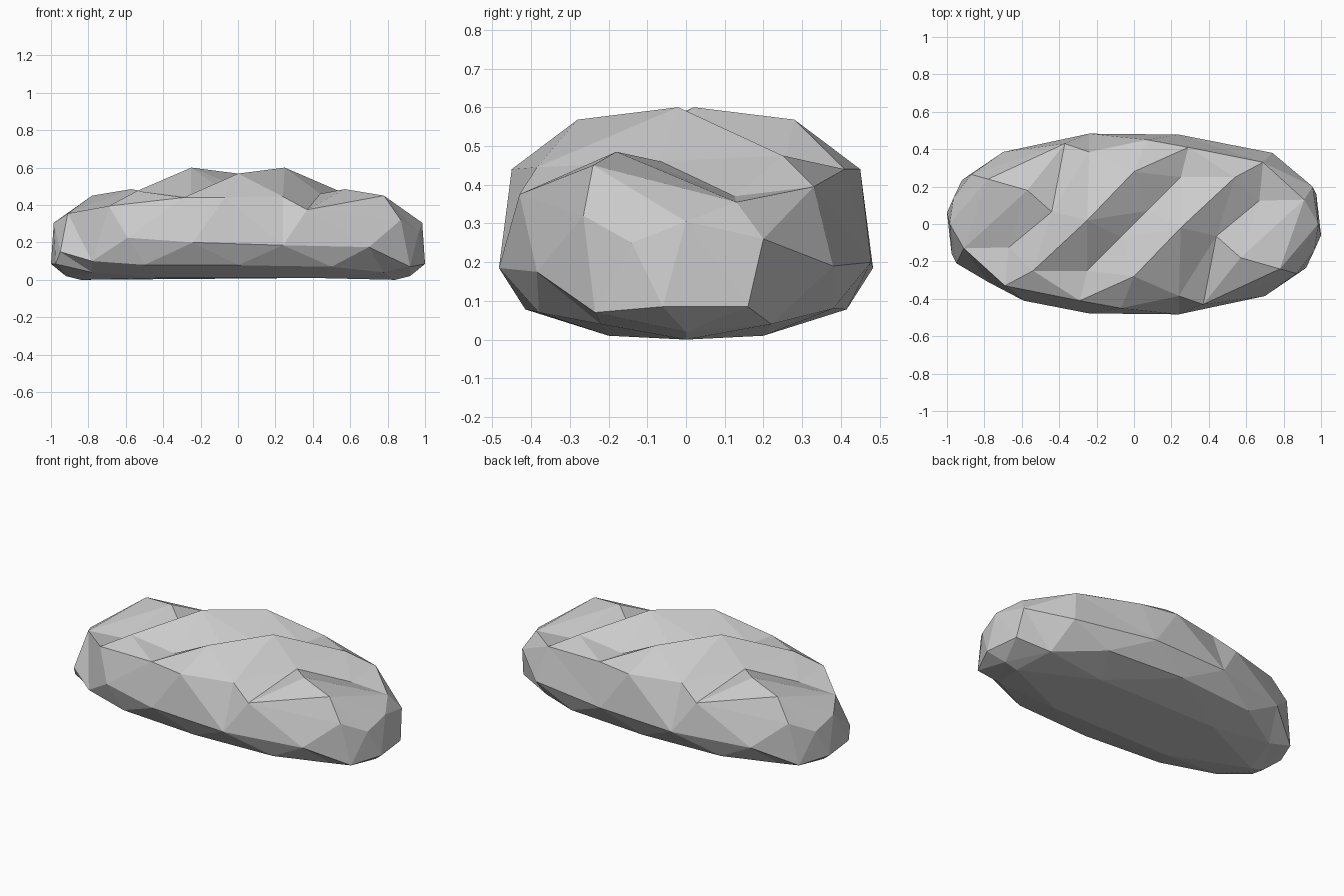
import bpy
import bmesh
from mathutils import Vector, geometry

cube = bpy.data.objects.get("Cube")
if cube:
    bpy.data.objects.remove(cube, do_unlink=True)


def turned(points):
    """The same points after a half turn about z."""
    return [(-x, -y, z) for x, y, z in points]


def full(half):
    return half + turned(half)


def both(chain):
    return [chain, turned(chain)]


# Level outlines from the crust edge down to the base, each starting at the right end
crown = full([(.985, 0, .305), (.91, .13, .355), (.69, .33, .395), (.29, .41, .44),
              (.07, .45, .44), (-.24, .385, .445), (-.37, .43, .375),
              (-.87, .265, .32), (-.965, .14, .25)])
half_rim = [(1, -.06, .085), (.975, .16, .085), (.955, .2, .26), (.74, .38, .19),
            (.24, .478, .2), (-.24, .483, .185), (-.7, .385, .175), (-.92, .235, .07)]
pinched_end = [(-.95, -.21, .15), (-.78, -.31, .1), (-.59, -.41, .225)]
rim = half_rim + turned(half_rim[:2]) + pinched_end + turned(half_rim[4:])
low_ring = full([(.92, 0, .02), (.78, .22, .04), (.5, .38, .08), (0, .415, .078),
                 (-.5, .38, .07), (-.78, .22, .04)])
base = full([(.84, 0, 0), (.4, .2, .01), (-.4, .2, .01)])

# Creases on top: ridges, slash floors and the crests of the end pieces
ridge = [(-.07, -.45, .44), (0, -.28, .568), (.25, -.02, .6), (.54, .25, .475), (.69, .33, .395)]
side_slash = [(.24, -.385, .445), (.44, -.065, .46), (.67, .125, .37), (.69, .33, .395)]
half_slash = [(-.29, -.41, .44), (-.25, -.25, .44), (-.07, -.07, .47)]
middle_slash = half_slash + turned(half_slash)[::-1]
slash_end = [(-.29, -.41, .44), (0, -.28, .568)]
crest = [(.78, -.24, .45), (.57, -.18, .485), (.91, .13, .355)]


def add_top(bm, outline, creases):
    """Triangulate the crust inside its outline, keeping the creases."""
    points, edges = [], []
    for chain in [outline + outline[:1]] + creases:
        points += [p for p in chain if p not in points]
        ids = [points.index(p) for p in chain]
        edges += list(zip(ids, ids[1:]))
    flat = [Vector(p[:2]) for p in points]
    _, _, faces, origins, _, _ = geometry.delaunay_2d_cdt(flat, edges, [], 1, 1e-5)
    verts = [bm.verts.new(points[o[0]]) for o in origins]
    for f in faces:
        bm.faces.new([verts[i] for i in f])


def add_band(bm, upper, lower):
    """Join two closed outlines with triangles along the shorter diagonals."""
    a = [Vector(p) for p in upper + upper[:1]]
    b = [Vector(p) for p in lower + lower[:1]]
    i = j = 0
    while i + 1 < len(a) or j + 1 < len(b):
        step_a = j + 1 == len(b) or (
            i + 1 < len(a) and (a[i + 1] - b[j]).length < (b[j + 1] - a[i]).length)
        tip = a[i + 1] if step_a else b[j + 1]
        bm.faces.new([bm.verts.new(p) for p in (a[i], b[j], tip)])
        i, j = (i + 1, j) if step_a else (i, j + 1)


bm = bmesh.new()
add_top(bm, crown, both(ridge) + both(side_slash) + both(slash_end) + both(crest) + [middle_slash])
for upper, lower in ((crown, rim), (rim, low_ring), (low_ring, base)):
    add_band(bm, upper, lower)
bm.faces.new([bm.verts.new(p) for p in base])
bmesh.ops.remove_doubles(bm, verts=bm.verts, dist=1e-4)
bmesh.ops.recalc_face_normals(bm, faces=bm.faces)

mesh = bpy.data.meshes.new("bread_loaf")
bm.to_mesh(mesh)
bm.free()
loaf = bpy.data.objects.new("bread_loaf", mesh)
bpy.context.collection.objects.link(loaf)

# Plain grey crust
grey = bpy.data.materials.new("plain_grey")
grey.use_nodes = True
colour = (.6, .6, .6, 1)
grey.diffuse_color = colour
grey.node_tree.nodes["Principled BSDF"].inputs["Base Color"].default_value = colour
mesh.materials.append(grey)
